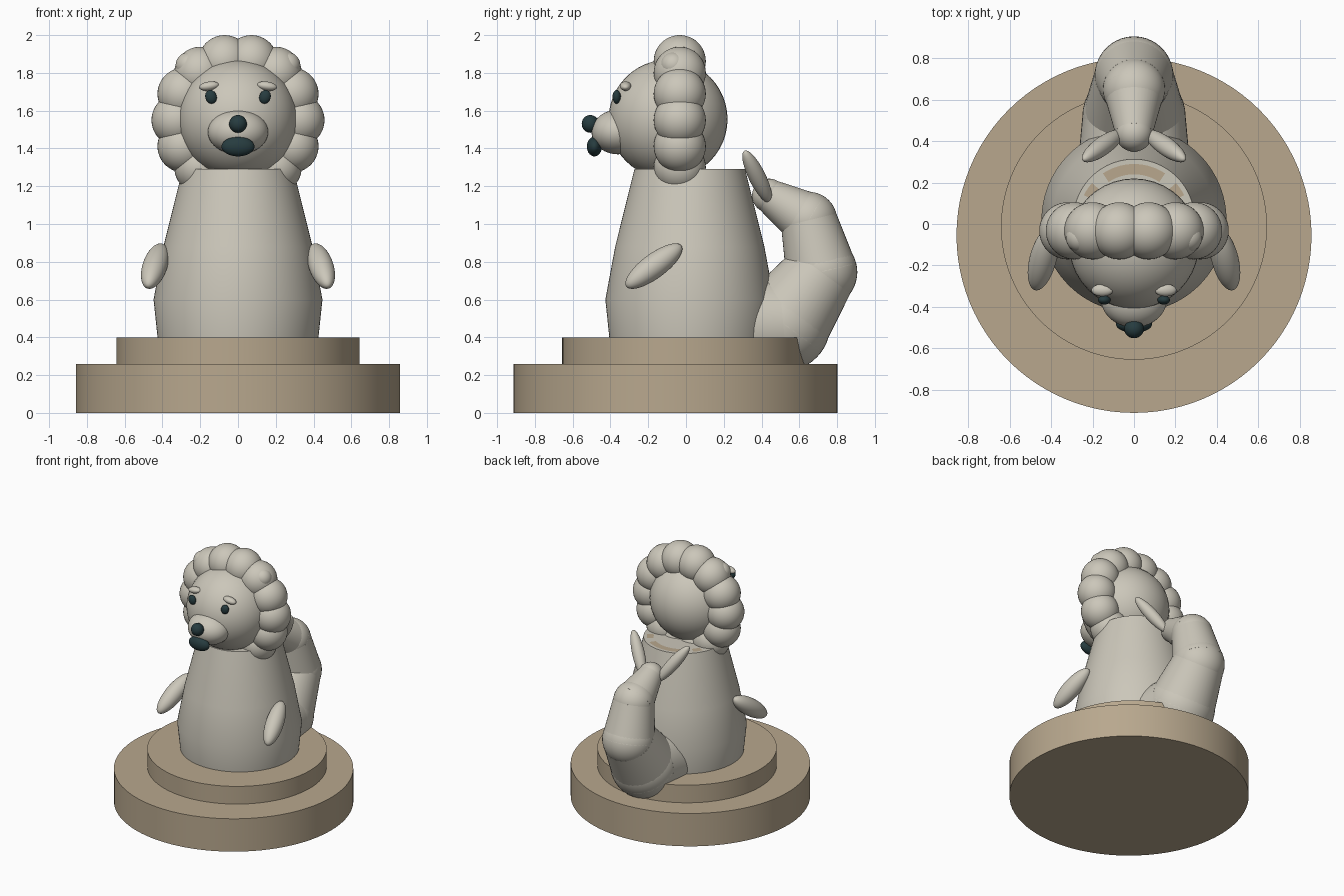
import bpy, bmesh
from math import sin, cos, pi, radians, atan2, degrees
from mathutils import Vector, Matrix

if "Cube" in bpy.data.objects:
    bpy.data.objects.remove(bpy.data.objects["Cube"], do_unlink=True)


def material(name, rgb):
    m = bpy.data.materials.new(name)
    m.use_nodes = True
    m.diffuse_color = (*rgb, 1)
    bsdf = next(n for n in m.node_tree.nodes if n.type == 'BSDF_PRINCIPLED')
    bsdf.inputs["Base Color"].default_value = (*rgb, 1)
    return m


STONE = material("warm grey", (0.60, 0.57, 0.49))
TAN = material("tan", (0.48, 0.39, 0.27))
DARK = material("dark teal", (0.02, 0.045, 0.05))


def finish(bm, name, *mats):
    bmesh.ops.recalc_face_normals(bm, faces=bm.faces)
    mesh = bpy.data.meshes.new(name)
    bm.to_mesh(mesh)
    bm.free()
    for m in mats:
        mesh.materials.append(m)
    ob = bpy.data.objects.new(name, mesh)
    bpy.context.collection.objects.link(ob)
    bpy.ops.object.select_all(action='DESELECT')
    ob.select_set(True)
    bpy.context.view_layer.objects.active = ob
    bpy.ops.object.shade_smooth_by_angle(angle=radians(35))
    return ob


def ellipsoid(name, loc, size, mat, axis=None, roll=0):
    """Ellipsoid whose local z can be aimed along an axis."""
    bm = bmesh.new()
    rot = Matrix.Rotation(roll, 4, 'Y')
    if axis:
        rot = Vector(axis).to_track_quat('Z', 'Y').to_matrix().to_4x4()
    m = Matrix.Translation(loc) @ rot @ Matrix.Diagonal((*size, 1))
    bmesh.ops.create_uvsphere(bm, u_segments=40, v_segments=24, radius=1, matrix=m)
    return finish(bm, name, mat)


def lathe(profile, y=0, steps=96):
    """Spin (radius, z) points round the upright axis."""
    bm = bmesh.new()
    vs = [bm.verts.new((r, 0, z)) for r, z in profile]
    edges = [bm.edges.new(p) for p in zip(vs, vs[1:])]
    bmesh.ops.spin(bm, geom=vs + edges, cent=(0, 0, 0), axis=(0, 0, 1),
                   angle=2 * pi, steps=steps, use_duplicate=False)
    bmesh.ops.remove_doubles(bm, verts=bm.verts, dist=0.0005)
    bmesh.ops.translate(bm, verts=bm.verts, vec=(0, y, 0))
    return bm


def frustum(name, a, b, ra, rb, mat):
    a, b = Vector(a), Vector(b)
    rot = (b - a).to_track_quat('Z', 'Y').to_matrix().to_4x4()
    bm = bmesh.new()
    bmesh.ops.create_cone(bm, cap_ends=True, segments=48, radius1=ra, radius2=rb,
                          depth=(b - a).length,
                          matrix=Matrix.Translation((a + b) / 2) @ rot)
    return finish(bm, name, mat)


# Two-step pedestal
finish(lathe([(0, 0), (0.858, 0), (0.858, 0.26), (0, 0.26)], -0.055), "lower_base", TAN)
finish(lathe([(0, 0.25), (0.643, 0.25), (0.643, 0.40), (0, 0.40)], -0.013), "upper_base", TAN)

# Tapered body, with tan patches round the neck rim
BODY_Y = 0.02
bm = lathe([(0, 0.39), (0.425, 0.39), (0.447, 0.60), (0.395, 0.88), (0.293, 1.29),
            (0.27, 1.29), (0.22, 1.29), (0, 1.29)], BODY_Y)
for f in bm.faces:
    c = f.calc_center_median()
    ring = Vector((c.x, c.y - BODY_Y)).length
    off = abs(degrees(atan2(c.x, c.y - BODY_Y)))
    if c.z > 1.28 and 0.22 < ring < 0.27 and (off < 32 or 50 < off < 64):
        f.material_index = 1
finish(bm, "body", STONE, TAN)

# Head and face
ellipsoid("head", (0, -0.095, 1.555), (0.315, 0.315, 0.315), STONE)
ellipsoid("muzzle", (0, -0.36, 1.487), (0.16, 0.14, 0.118), STONE)
ellipsoid("nose", (0, -0.507, 1.53), (0.047, 0.045, 0.047), DARK)
ellipsoid("mouth", (0, -0.485, 1.41), (0.087, 0.04, 0.052), DARK)

# Mane: a ring of overlapping balls
COUNT = 14
for i in range(COUNT):
    t = 2 * pi * (i + 0.5) / COUNT
    ellipsoid(f"mane_ball_{i + 1}", (0.32 * sin(t), -0.033, 1.55 + 0.32 * cos(t)),
              (0.138, 0.138, 0.138), STONE)

# Paired parts
for side, s in (("left", 1), ("right", -1)):
    ellipsoid(f"{side}_eye", (s * 0.143, -0.367, 1.673), (0.03, 0.022, 0.037), DARK, roll=s * 0.3)
    ellipsoid(f"{side}_brow", (s * 0.153, -0.32, 1.73), (0.053, 0.03, 0.024), STONE, roll=s * 0.15)
    ellipsoid(f"{side}_ear", (s * 0.26, -0.065, 1.84), (0.07, 0.07, 0.07), STONE)
    ellipsoid(f"{side}_arm", (s * 0.44, -0.17, 0.777), (0.065, 0.065, 0.185), STONE,
              axis=(s * 0.2, -0.78, -0.58))
    ellipsoid(f"{side}_tail_fluke", (s * 0.152, 0.377, 1.25), (0.045, 0.045, 0.178), STONE,
              axis=(s * 0.52, -0.375, 0.766))

# Jointed tail: (y, z, radius) from the body outwards
joints = [(0.30, 0.45, 0.27), (0.515, 0.47, 0.25), (0.717, 0.745, 0.19),
          (0.65, 1.02, 0.15), (0.44, 1.15, 0.09)]
for i, (y, z, r) in enumerate(joints):
    if i:
        ellipsoid(f"tail_joint_{i}", (0, y, z), (r, r, r), STONE)
        py, pz, pr = joints[i - 1]
        frustum(f"tail_segment_{i}", (0, py, pz), (0, y, z), pr, r, STONE)
